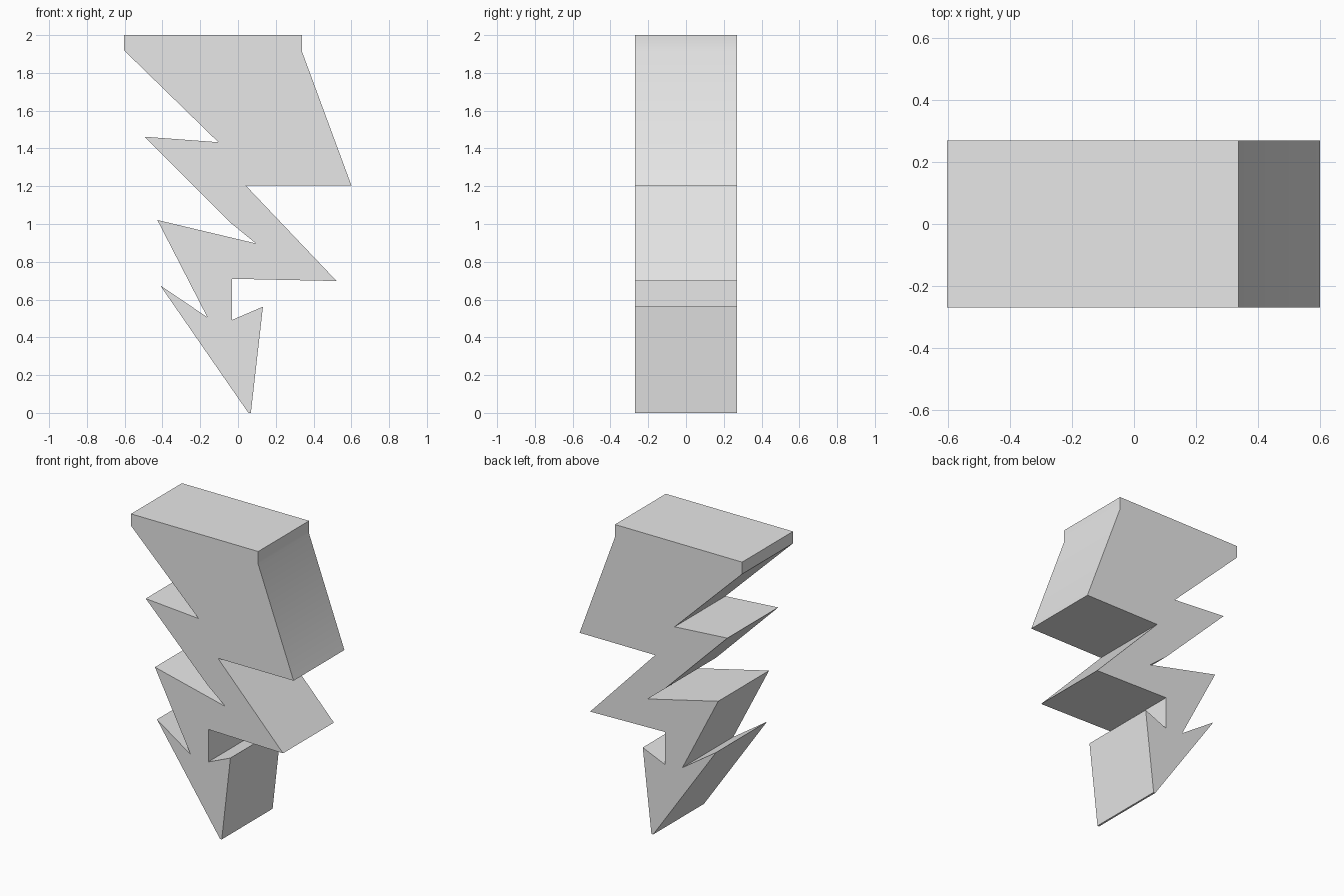
import bpy
import bmesh

cube = bpy.data.objects.get("Cube")
if cube:
    bpy.data.objects.remove(cube, do_unlink=True)

HALF_DEPTH = 0.269

# Jagged bolt outline in x, z
outline = [
    (-0.604, 2.0), (-0.604, 1.92), (-0.104, 1.433), (-0.495, 1.462),
    (-0.034, 1.002), (0.095, 0.897), (-0.427, 1.021), (-0.162, 0.506),
    (-0.412, 0.675), (0.055, 0.0), (0.068, 0.0), (0.132, 0.562),
    (-0.032, 0.492), (-0.032, 0.71), (0.522, 0.698), (0.04, 1.205),
    (0.6, 1.205), (0.338, 1.915), (0.338, 2.0),
]

# Plain grey material
grey = bpy.data.materials.new("light grey")
grey.use_nodes = True
colour = (0.8, 0.8, 0.8, 1.0)
grey.diffuse_color = colour
grey.node_tree.nodes["Principled BSDF"].inputs["Base Color"].default_value = colour

# Extrude the outline from front to back
bm = bmesh.new()
front = bm.faces.new([bm.verts.new((x, -HALF_DEPTH, z)) for x, z in outline])
extruded = bmesh.ops.extrude_face_region(bm, geom=[front], use_keep_orig=True)
back_verts = [v for v in extruded["geom"] if isinstance(v, bmesh.types.BMVert)]
bmesh.ops.translate(bm, verts=back_verts, vec=(0, 2 * HALF_DEPTH, 0))
bmesh.ops.recalc_face_normals(bm, faces=bm.faces)

mesh = bpy.data.meshes.new("lightning_bolt")
bm.to_mesh(mesh)
bm.free()
mesh.materials.append(grey)
bolt = bpy.data.objects.new("lightning_bolt", mesh)
bpy.context.collection.objects.link(bolt)

# Soften only the shallow bends
bpy.ops.object.select_all(action="DESELECT")
bolt.select_set(True)
bpy.context.view_layer.objects.active = bolt
bpy.ops.object.shade_smooth_by_angle()
